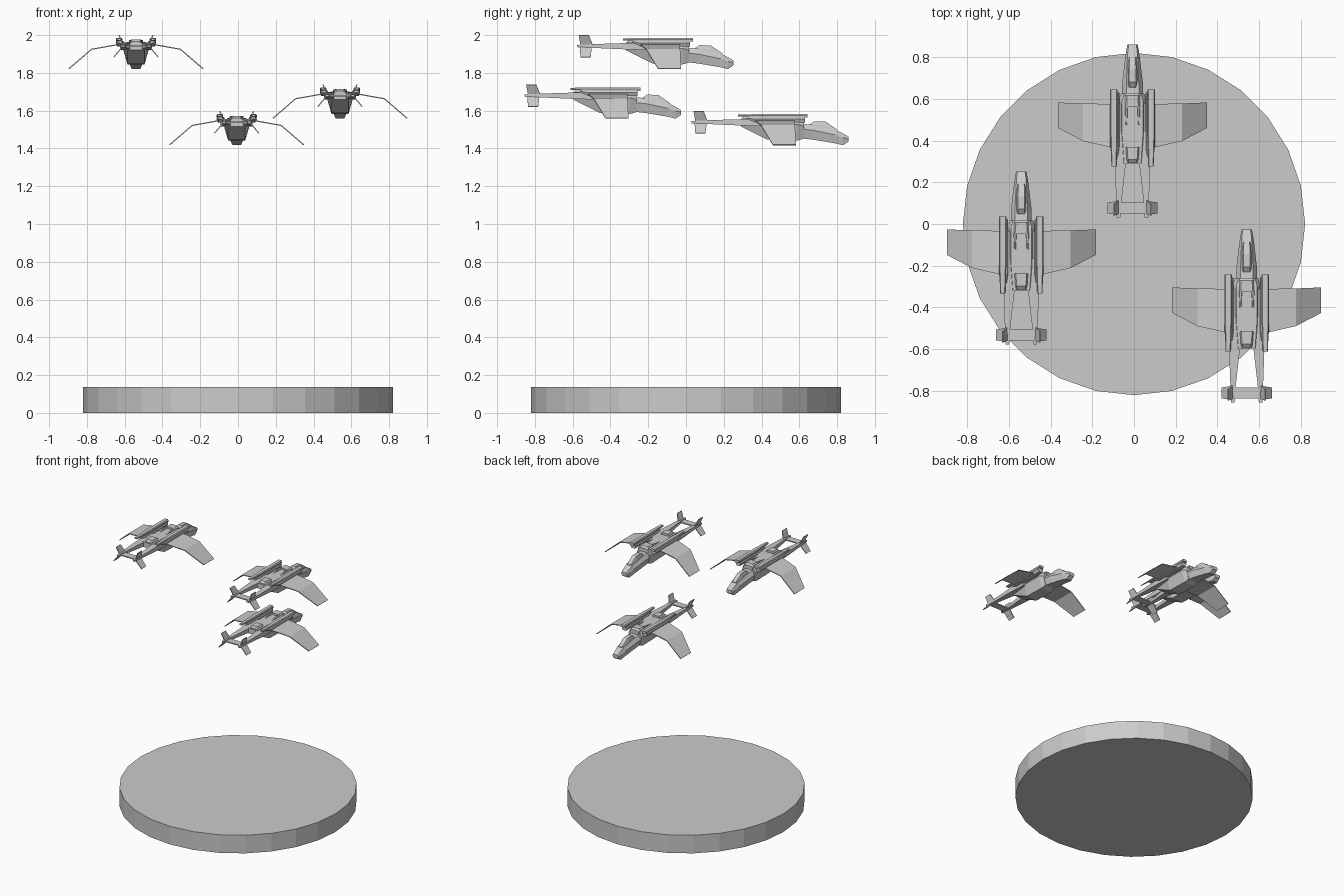
import bpy, bmesh
from mathutils import Vector

cube = bpy.data.objects.get("Cube")
if cube:
    bpy.data.objects.remove(cube, do_unlink=True)

grey = bpy.data.materials.new("matte_grey")
grey.use_nodes = True
grey.diffuse_color = (0.6, 0.6, 0.6, 1)
shader = grey.node_tree.nodes["Principled BSDF"]
shader.inputs["Base Color"].default_value = grey.diffuse_color
shader.inputs["Roughness"].default_value = 0.7

parts = []  # (name, mesh, mirrored, plate thickness)


def finish(bm, name, mirror=False, thick=0):
    bmesh.ops.recalc_face_normals(bm, faces=bm.faces)
    mesh = bpy.data.meshes.new(name)
    bm.to_mesh(mesh)
    bm.free()
    mesh.materials.append(grey)
    parts.append((name, mesh, mirror, thick))


def loft(name, sections, cx=0, mirror=False):
    """Six-sided body: each section is y, half widths and heights (top, middle, bottom)."""
    bm = bmesh.new()
    rings = []
    for y, wt, wm, wb, zt, zm, zb in sections:
        ring = [(wt, zt), (wm, zm), (wb, zb), (-wb, zb), (-wm, zm), (-wt, zt)]
        rings.append([bm.verts.new((cx + x, y, z)) for x, z in ring])
    for a, b in zip(rings, rings[1:]):
        for i in range(6):
            j = (i + 1) % 6
            bm.faces.new((a[i], a[j], b[j], b[i]))
    bm.faces.new(rings[0])
    bm.faces.new(rings[-1])
    finish(bm, name, mirror)


def strip(name, ribs, thick, mirror=True):
    """Thin plate spanning ribs given as x, z, front y, back y."""
    bm = bmesh.new()
    pairs = [(bm.verts.new((x, f, z)), bm.verts.new((x, b, z))) for x, z, f, b in ribs]
    for (a, b), (c, d) in zip(pairs, pairs[1:]):
        bm.faces.new((a, b, d, c))
    finish(bm, name, mirror, thick)


# Fuselage, nose and canopy
loft("hull", [(-0.235, .04, .055, .04, .132, .10, .035),
              (-0.27, .05, .07, .045, .143, .11, .025),
              (-0.43, .05, .07, .045, .143, .11, .03),
              (-0.57, .04, .06, .045, .14, .12, .10)])
loft("nose", [(-0.255, .03, .05, .035, .115, .085, .037),
              (-0.19, .03, .05, .035, .108, .08, .03),
              (-0.07, .025, .036, .027, .083, .055, .01),
              (-0.03, .022, .03, .022, .063, .04, 0),
              (0, .018, .025, .018, .045, .035, .02)])
loft("canopy", [(-0.205, .015, .022, .026, .11, .105, .09),
                (-0.18, .016, .022, .026, .127, .11, .08),
                (-0.12, .016, .022, .026, .125, .10, .07),
                (-0.06, .014, .02, .022, .083, .075, .06)])

# Humps and rails on the back
loft("front_hump", [(-0.3, .028, .035, .035, .155, .145, .12),
                    (-0.245, .026, .036, .036, .155, .145, .12),
                    (-0.232, .022, .034, .034, .143, .135, .12)])
loft("rear_hump", [(-0.565, .018, .024, .026, .145, .14, .12),
                   (-0.55, .022, .028, .03, .156, .145, .12),
                   (-0.49, .026, .032, .034, .156, .145, .12)])
loft("back_rail", [(-0.385, .002, .003, .004, .144, .142, .13),
                   (-0.295, .005, .007, .007, .155, .15, .13)], cx=.03, mirror=True)

# Engine pods above the wing roots
loft("pod_lower", [(-0.535, .012, .015, .01, .15, .145, .138),
                   (-0.49, .018, .022, .014, .15, .138, .12),
                   (-0.23, .018, .022, .014, .15, .138, .12)], cx=.085, mirror=True)
loft("pod_top", [(-0.585, .009, .012, .01, .163, .158, .152),
                 (-0.44, .013, .018, .017, .165, .158, .147),
                 (-0.216, .013, .018, .017, .165, .158, .147)], cx=.089, mirror=True)

# Tail booms, tailplane and fins
booms = [(-0.42, .055, .03, .14, .10), (-0.56, .058, .027, .138, .104),
         (-0.76, .066, .012, .132, .113), (-0.83, .067, .009, .128, .116)]
bm = bmesh.new()
rings = [[bm.verts.new((cx + sx * w, y, z)) for sx, z in ((1, zt), (1, zb), (-1, zb), (-1, zt))]
         for y, cx, w, zt, zb in booms]
for a, b in zip(rings, rings[1:]):
    for i in range(4):
        j = (i + 1) % 4
        bm.faces.new((a[i], a[j], b[j], b[i]))
bm.faces.new(rings[0])
bm.faces.new(rings[-1])
finish(bm, "tail_boom", True)
strip("tailplane", [(-.066, .122, -.758, -.81), (.066, .122, -.758, -.81)], .008, mirror=False)
strip("upper_fin", [(.068, .125, -.745, -.81), (.09, .18, -.767, -.82)], .006)
strip("lower_fin", [(.068, .122, -.75, -.815), (.118, .063, -.757, -.81)], .006)

# Drooping wings
strip("wing", [(.05, .132, -.285, -.5), (.095, .13, -.285, -.495),
               (.235, .105, -.283, -.463), (.355, .002, -.278, -.4)], .006)

# Three aircraft in formation
places = {"left": Vector((.54, -.026, 1.558)),
          "middle": Vector((-.007, .86, 1.417)),
          "right": Vector((-.54, .252, 1.82))}
for side, place in places.items():
    for name, mesh, mirror, thick in parts:
        ob = bpy.data.objects.new(f"{side}_aircraft_{name}", mesh)
        ob.location = place
        bpy.context.collection.objects.link(ob)
        if thick:
            solid = ob.modifiers.new("thickness", "SOLIDIFY")
            solid.thickness = thick
            solid.offset = 0
        if mirror:
            ob.modifiers.new("mirror", "MIRROR").use_mirror_merge = False

# Round display base
bpy.ops.mesh.primitive_cylinder_add(vertices=28, radius=.82, depth=.138, location=(0, 0, .069))
base = bpy.context.object
base.name = "display_base"
base.data.materials.append(grey)
